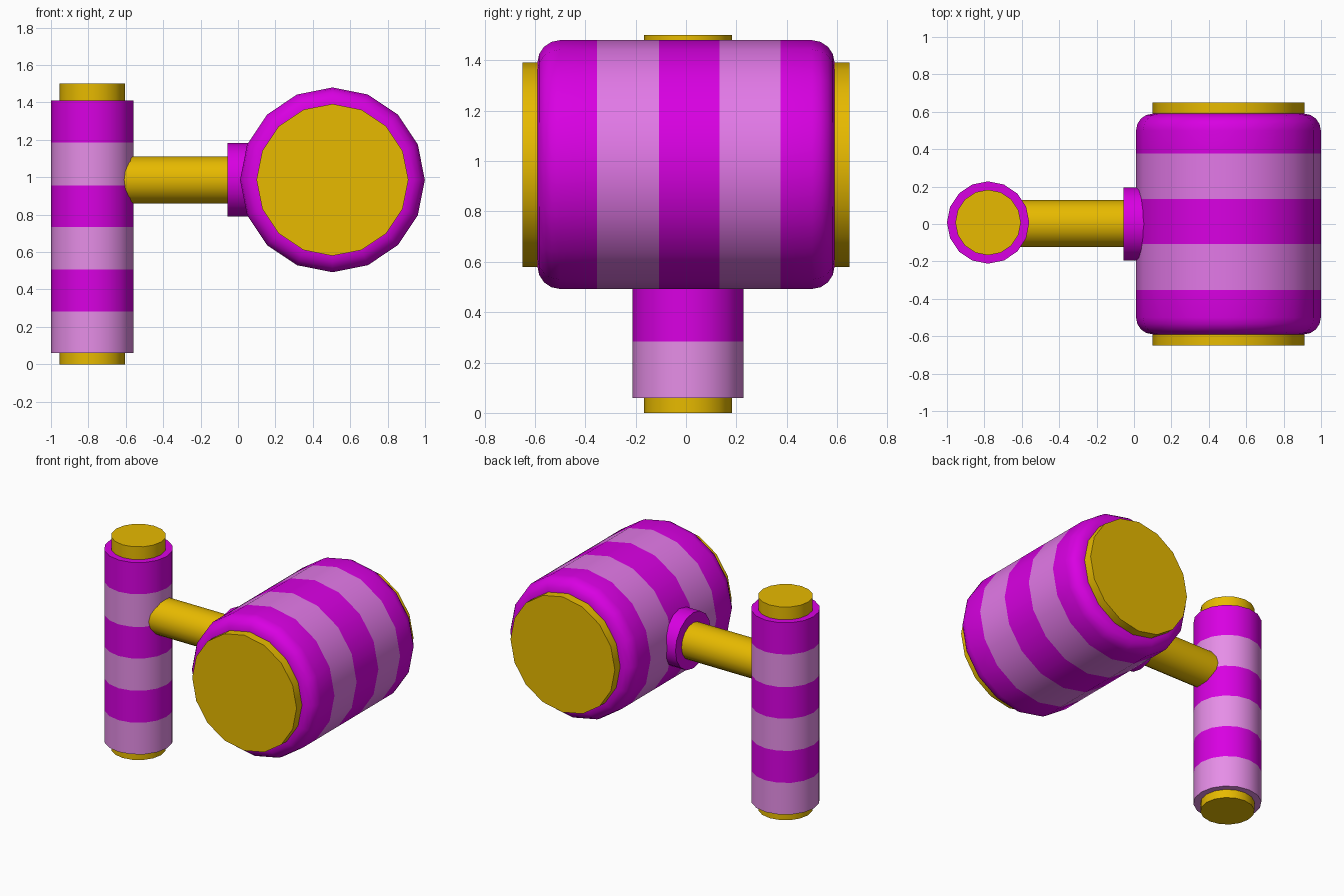
import bpy, bmesh, math
from mathutils import Matrix, Vector

if "Cube" in bpy.data.objects:
    bpy.data.objects.remove(bpy.data.objects["Cube"])


def material(name, rgb):
    m = bpy.data.materials.new(name)
    m.diffuse_color = (*rgb, 1)
    m.use_nodes = True
    m.node_tree.nodes["Principled BSDF"].inputs["Base Color"].default_value = m.diffuse_color
    return m


MAGENTA = material("magenta", (0.69, 0.0, 0.76))
PINK = material("pale_pink", (0.79, 0.27, 0.80))
HEAD_PINK = material("orchid_pink", (0.76, 0.19, 0.80))
GOLD = material("gold", (0.80, 0.49, 0.0))

AXES = {"z": Matrix.Identity(3),
        "y": Matrix.Rotation(math.radians(-90), 3, "X"),
        "x": Matrix.Rotation(math.radians(90), 3, "Y")}


def lathe(name, profile, axis, centre, mats, cuts=(), sides=16):
    """Closed turned solid from (radius, position) pairs; materials alternate at cuts."""
    bm = bmesh.new()
    rot, c = AXES[axis], Vector(centre)
    rings = []
    for r, t in profile:
        ring = []
        for i in range(sides):
            a = 2 * math.pi * i / sides
            ring.append(bm.verts.new(c + rot @ Vector((r * math.cos(a), r * math.sin(a), t))))
        rings.append(ring)
    for k in range(len(rings) - 1):
        mid = (profile[k][1] + profile[k + 1][1]) / 2
        band = sum(mid > cut for cut in cuts) % len(mats)
        for i in range(sides):
            j = (i + 1) % sides
            f = bm.faces.new((rings[k][i], rings[k][j], rings[k + 1][j], rings[k + 1][i]))
            f.material_index = band
    bm.faces.new(rings[0][::-1]).material_index = 0
    bm.faces.new(rings[-1]).material_index = len(cuts) % len(mats)
    bmesh.ops.recalc_face_normals(bm, faces=bm.faces)
    me = bpy.data.meshes.new(name)
    bm.to_mesh(me)
    bm.free()
    for m in mats:
        me.materials.append(m)
    ob = bpy.data.objects.new(name, me)
    bpy.context.collection.objects.link(ob)
    bpy.ops.object.select_all(action="DESELECT")
    ob.select_set(True)
    bpy.context.view_layer.objects.active = ob
    bpy.ops.object.shade_smooth_by_angle(angle=math.radians(30))
    return ob


# Upright striped grip with a gold plug at each end
HX, HY = -0.78, 0.008
cuts = [0.283, 0.508, 0.735, 0.957, 1.187]
lathe("grip", [(0.22, z) for z in [0.06] + cuts + [1.41]], "z", (HX, HY, 0),
      [PINK, MAGENTA], cuts)
lathe("grip_bottom_plug", [(0.175, 0.0), (0.175, 0.1)], "z", (HX, HY, 0), [GOLD])
lathe("grip_top_plug", [(0.175, 1.37), (0.175, 1.5)], "z", (HX, HY, 0), [GOLD])

# Gold connecting rod and the collar where it meets the head
ZC = 0.986
lathe("rod", [(0.126, -0.72), (0.126, 0.05)], "x", (0, 0.002, ZC), [GOLD])
lathe("collar", [(0.196, -0.055), (0.196, 0.12)], "x", (0, 0, ZC), [MAGENTA])

# Big striped head with rounded rims
HEAD, R, L, B = (0.505, 0, ZC), 0.494, 0.59, 0.09
rim = [(R - B + B * math.sin(a), L - B + B * math.cos(a))
       for a in (math.pi / 2 * k / 4 for k in range(5))]
stripes = [-0.354, -0.108, 0.134, 0.376]
profile = [(r, -t) for r, t in rim] + [(R, y) for y in stripes] + rim[::-1]
lathe("head", profile, "y", HEAD, [MAGENTA, HEAD_PINK], stripes)

# Gold striking discs on both ends of the head
for side, s in (("front", -1), ("back", 1)):
    lathe("striking_disc_" + side, [(0.406, s * 0.54), (0.406, s * 0.65)], "y", HEAD, [GOLD])
